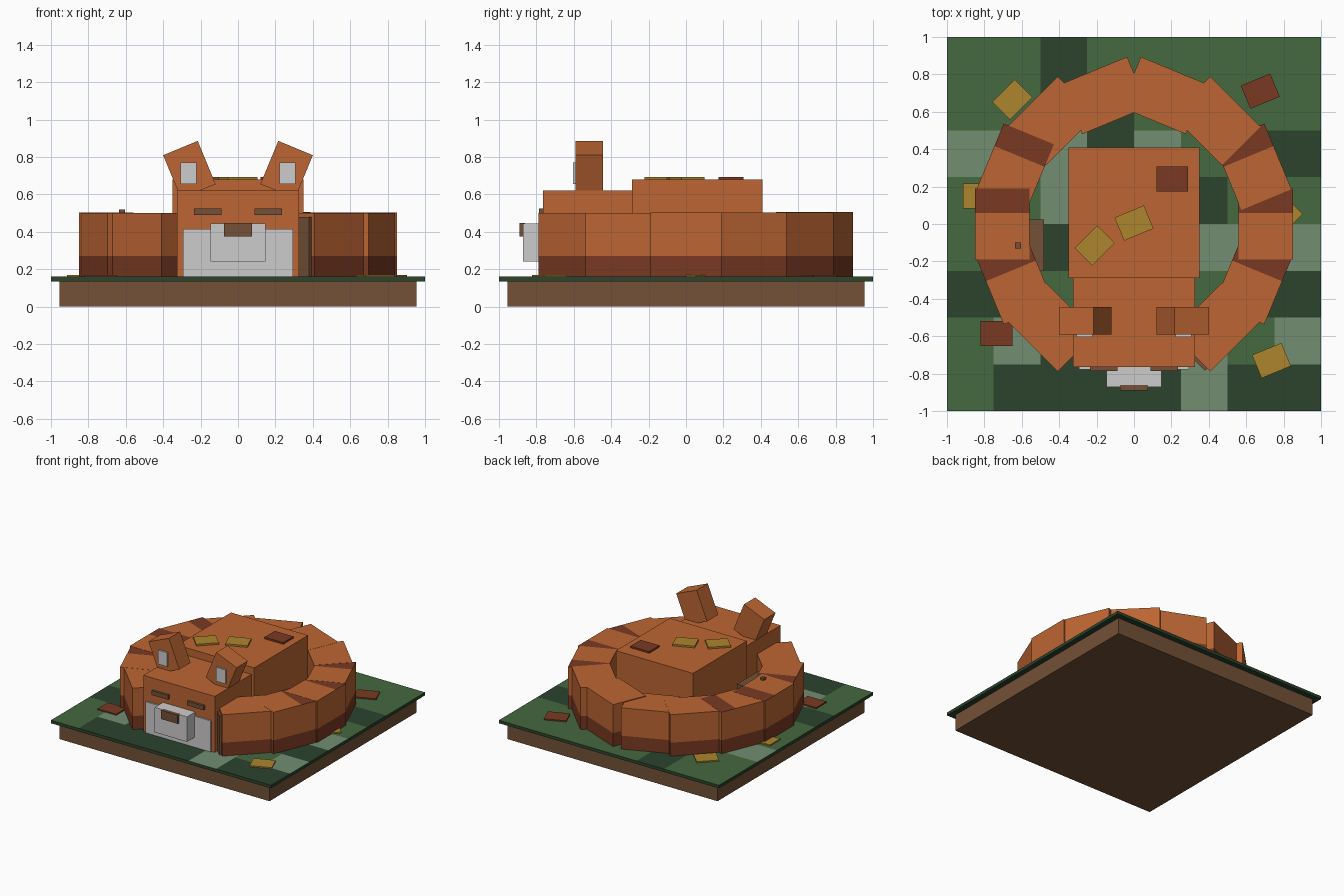
import bpy, bmesh, math
from mathutils import Matrix, Vector

if "Cube" in bpy.data.objects:
    bpy.data.objects.remove(bpy.data.objects["Cube"])


def material(name, rgb):
    m = bpy.data.materials.new(name)
    lin = [((c / 255 + 0.055) / 1.055) ** 2.4 for c in rgb]
    m.diffuse_color = (*lin, 1)
    m.use_nodes = True
    m.node_tree.nodes["Principled BSDF"].inputs["Base Color"].default_value = m.diffuse_color
    return m


ORANGE = material("orange_fur", (188, 101, 51))
RUST = material("rust", (122, 57, 34))
WHITE = material("pale_fur", (206, 204, 204))
BROWN = material("brown", (115, 81, 55))
YELLOW = material("yellow_leaf", (173, 133, 46))
MID = material("mid_green", (69, 104, 64))
DARK = material("dark_green", (43, 67, 44))
LIGHT = material("light_green", (115, 141, 113))


def finish(name, bm, mats):
    bmesh.ops.recalc_face_normals(bm, faces=bm.faces)
    mesh = bpy.data.meshes.new(name)
    bm.to_mesh(mesh)
    bm.free()
    for m in mats:
        mesh.materials.append(m)
    ob = bpy.data.objects.new(name, mesh)
    bpy.context.collection.objects.link(ob)
    return ob


def cube(size):
    bm = bmesh.new()
    bmesh.ops.create_cube(bm, size=1, matrix=Matrix.Diagonal((*size, 1)))
    return bm


def box(name, x, y, z, mat, turn=0, axis='Z'):
    """Box from (min, max) ranges, turned about its centre."""
    lo, hi = Vector((x[0], y[0], z[0])), Vector((x[1], y[1], z[1]))
    bm = cube(hi - lo)
    bm.transform(Matrix.Translation((lo + hi) / 2) @ Matrix.Rotation(math.radians(turn), 4, axis))
    return finish(name, bm, [mat])


# Ground slab and patchwork grass plate
box("soil", (-.955, .955), (-.955, .955), (0, .136), BROWN)
ROWS = ["MMDMMMMM", "MMDDMMMM", "LLLDLMDD", "MMLMMDMM",
        "MMDMMLLL", "DDMMMMDD", "MLDDDLML", "MDDDDLDD"]
bm = bmesh.new()
bmesh.ops.create_grid(bm, x_segments=8, y_segments=8, size=1)
bmesh.ops.translate(bm, verts=bm.verts, vec=(0, 0, .16))
ext = bmesh.ops.extrude_face_region(bm, geom=bm.faces[:], use_keep_orig=True)
low = [g for g in ext["geom"] if isinstance(g, bmesh.types.BMVert)]
bmesh.ops.translate(bm, verts=low, vec=(0, 0, -.025))
for f in bm.faces:
    c = f.calc_center_median()
    f.material_index = 1
    if c.z > .159:
        f.material_index = "MDL".index(ROWS[int((1 - c.y) * 4)][int((c.x + 1) * 4)])
finish("grass", bm, [MID, DARK, LIGHT])

# Curled tail and body ring: boxes with a dark lower band and top stripes
for side in (1, -1):
    for k in range(-2, 4):
        lift = .001 * (k if side > 0 else -abs(k))
        height = .342 + lift
        bm = cube((.29, .38, height))
        bm.transform(Matrix.Translation((0, 0, .16 + height / 2)))
        for co, no in (((0, 0, .27), (0, 0, 1)), ((0, side * .06, 0), (0, 1, 0))):
            bmesh.ops.bisect_plane(bm, geom=bm.verts[:] + bm.edges[:] + bm.faces[:],
                                   plane_co=co, plane_no=no)
        for f in bm.faces:
            c = f.calc_center_median()
            stripe = abs(k) < 2 and f.normal.z > .5 and c.y * side > .06
            f.material_index = int(c.z < .27 or stripe)
        a, r = math.radians(k * 360 / 14), math.radians(k * 22.5)
        if side < 0:
            a, r = math.pi - a, math.pi - r
        bm.transform(Matrix.Translation((.705 * math.cos(a), .705 * math.sin(a), 0))
                     @ Matrix.Rotation(r, 4, 'Z'))
        finish("ring_segment", bm, [ORANGE, RUST])

# Brown panels and twig on the ring
box("ring_end_panel", (.165, .425), (-.695, -.675), (.16, .48), BROWN, -45)
box("ring_inner_panel", (-.57, -.48), (-.25, .025), (.16, .48), BROWN)
box("twig", (-.635, -.605), (-.13, -.10), (.49, .52), BROWN)

# Body and head
box("body", (-.35, .35), (-.29, .41), (.16, .68), ORANGE)
box("head", (-.325, .325), (-.765, -.28), (.16, .62), ORANGE)
box("cheeks", (-.295, .295), (-.777, -.76), (.16, .415), WHITE)
box("muzzle", (-.147, .147), (-.872, -.76), (.24, .445), WHITE)
box("nose", (-.075, .075), (-.89, -.86), (.375, .447), BROWN)
for s in (1, -1):
    box("eye", (s * .162 - .074, s * .162 + .074), (-.785, -.76), (.49, .525), BROWN)
    box("ear", (s * .26 - .1, s * .26 + .1), (-.59, -.445), (.607, .857), ORANGE, s * 22.5, 'Y')
    box("inner_ear", (s * .265 - .042, s * .265 + .042), (-.603, -.58), (.655, .77), WHITE)

# Fallen leaves on the back and the grass: x, y, base z, turn, colour
for x, y, z, turn, mat in (
        (.205, .24, .68, 0, RUST), (0, .005, .68, 22.5, YELLOW), (-.21, -.115, .68, 45, YELLOW),
        (-.65, .665, .16, 45, YELLOW), (.675, .71, .16, 22.5, RUST),
        (-.735, -.585, .16, 0, RUST), (.735, -.73, .16, 22.5, YELLOW),
        (-.83, .15, .16, 0, YELLOW), (.795, .04, .16, 45, YELLOW)):
    box("leaf", (x - .085, x + .085), (y - .067, y + .067),
        (z - .004, z + (.014 if z > .5 else .01)), mat, turn)
